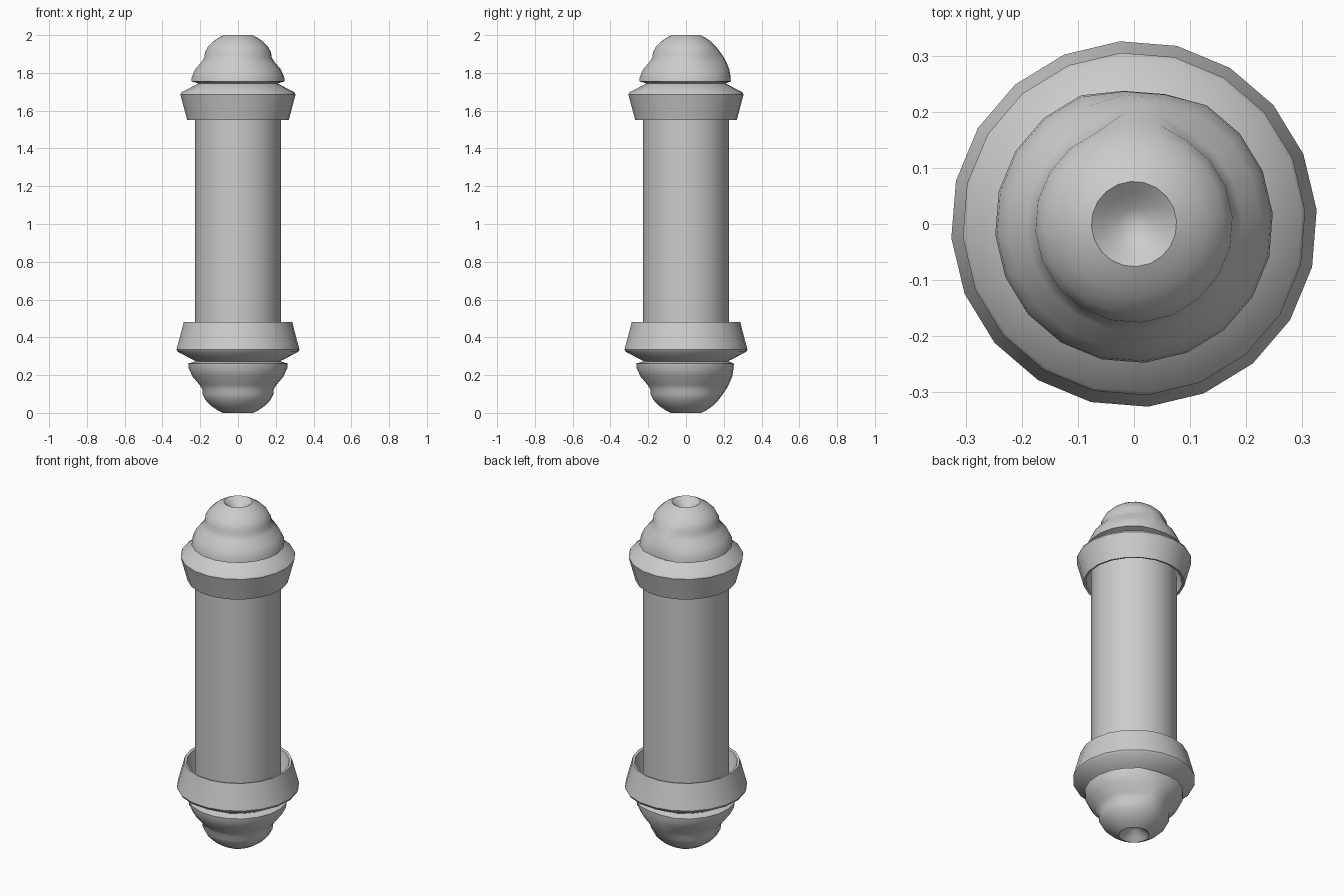
import bpy, bmesh, math

if "Cube" in bpy.data.objects:
    bpy.data.objects.remove(bpy.data.objects["Cube"])

SIDES = 20
OFFSET = math.radians(4.4)

# cap profile (radius, distance from the tip), from recess inside the rim to the tip dimple
PROFILE = [
    (0.225, 0.36), (0.245, 0.40), (0.257, 0.447),             # recess around the tube
    (0.270, 0.450), (0.287, 0.385), (0.306, 0.315),           # collar
    (0.300, 0.303), (0.210, 0.256),                           # collar shoulder, groove
    (0.248, 0.245), (0.245, 0.220), (0.226, 0.180), (0.192, 0.140),  # bulge
    (0.178, 0.117), (0.176, 0.092), (0.160, 0.062), (0.130, 0.032),  # dome
    (0.098, 0.011), (0.076, 0.000), (0.055, 0.018), (0.028, 0.040),  # tip and dimple
]
# flattened patch on the back of the bulge: profile index -> radius
PATCH = {8: 0.238, 9: 0.237, 10: 0.230, 11: 0.213, 12: 0.200, 13: 0.183}


def finish(name, bm, angle):
    bmesh.ops.recalc_face_normals(bm, faces=bm.faces)
    mesh = bpy.data.meshes.new(name)
    bm.to_mesh(mesh)
    bm.free()
    obj = bpy.data.objects.new(name, mesh)
    bpy.context.collection.objects.link(obj)
    bpy.ops.object.select_all(action='DESELECT')
    obj.select_set(True)
    bpy.context.view_layer.objects.active = obj
    bpy.ops.object.shade_smooth_by_angle(angle=math.radians(angle))
    return obj


def bridge(bm, a, b):
    for i in range(len(a)):
        j = (i + 1) % len(a)
        bm.faces.new((a[i], a[j], b[j], b[i]))


def make_cap(name, scale, base, direction):
    bm = bmesh.new()
    rings = []
    for k, (r, d) in enumerate(PROFILE):
        ring = []
        for i in range(SIDES):
            a = OFFSET + i * math.tau / SIDES
            on_patch = abs(a - math.pi / 2) < math.radians(16)
            rad = scale * (PATCH.get(k, r) if on_patch else r)
            z = base + direction * scale * d
            ring.append(bm.verts.new((rad * math.cos(a), rad * math.sin(a), z)))
        rings.append(ring)
    for a, b in zip(rings, rings[1:]):
        bridge(bm, a, b)
    # pointed centre of the dimple
    tip = bm.verts.new((0, 0, base + direction * scale * 0.05))
    last = rings[-1]
    for i in range(SIDES):
        bm.faces.new((last[i], last[(i + 1) % SIDES], tip))
    bm.faces.new(rings[0])
    return finish(name, bm, 40)


# end caps: the lower one is slightly larger
make_cap("top_cap", 1.0, 2.0, -1)
make_cap("bottom_cap", 1.067, 0.0, 1)

# straight tube between the caps
bm = bmesh.new()
bmesh.ops.create_cone(bm, cap_ends=True, segments=SIDES, radius1=0.228,
                      radius2=0.228, depth=1.27)
bmesh.ops.translate(bm, verts=bm.verts, vec=(0, 0, 1.01))
finish("tube", bm, 40)
